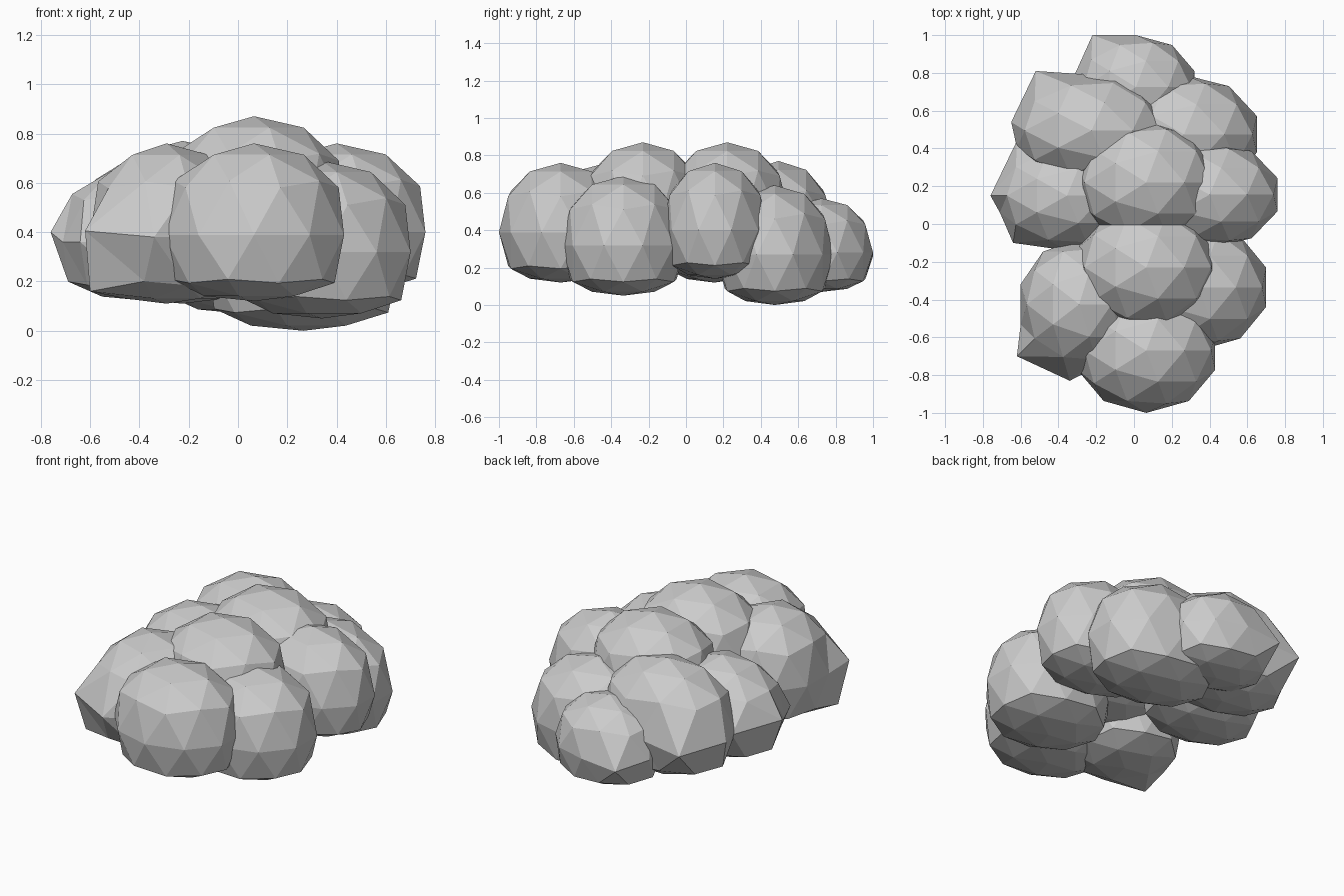
import bpy, bmesh
from mathutils import Vector

if "Cube" in bpy.data.objects:
    bpy.data.objects.remove(bpy.data.objects["Cube"])


def lump(name, xr, yr, zr, pulls=()):
    """Faceted ball fitted to a box, with a flattened underside and a few pulled corners."""
    bm = bmesh.new()
    bmesh.ops.create_icosphere(bm, subdivisions=2, radius=1.0)
    height = zr[1] - zr[0]
    mid = zr[0] + 0.42 * height
    mx = max(abs(v.co.x) for v in bm.verts)
    my = max(abs(v.co.y) for v in bm.verts)
    for v in bm.verts:
        x, y, z = v.co
        if z >= 0:
            nz = mid + (zr[1] - mid) * z ** 0.82
        else:
            nz = mid - (mid - zr[0]) * (-z) ** 0.5
        v.co = ((xr[0] + xr[1]) / 2 + x / mx * (xr[1] - xr[0]) / 2,
                (yr[0] + yr[1]) / 2 + y / my * (yr[1] - yr[0]) / 2, nz)
    # pointed corners
    for p in pulls:
        p = Vector(p)
        min(bm.verts, key=lambda v: (v.co - p).length).co = p
    bmesh.ops.recalc_face_normals(bm, faces=bm.faces)
    me = bpy.data.meshes.new(name)
    bm.to_mesh(me)
    bm.free()
    ob = bpy.data.objects.new(name, me)
    bpy.context.collection.objects.link(ob)
    return ob


# middle row, front to back
lump("lump_front", (-0.30, 0.43), (-1.00, -0.34), (0.12, 0.76))
lump("lump_centre_front", (-0.30, 0.43), (-0.56, 0.10), (0.23, 0.87))
lump("lump_centre_back", (-0.30, 0.43), (-0.11, 0.55), (0.23, 0.87))
lump("lump_back", (-0.30, 0.32), (0.45, 1.00), (0.07, 0.57),
     [(-0.22, 1.00, 0.26), (-0.31, 0.80, 0.28)])

# right side, front to back
lump("lump_right_front", (-0.02, 0.70), (-0.67, 0.00), (0.05, 0.69))
lump("lump_right_middle", (0.04, 0.76), (-0.13, 0.44), (0.14, 0.76))
lump("lump_right_back", (-0.12, 0.65), (0.16, 0.79), (0.00, 0.64))

# left side, front to back
lump("lump_left_front", (-0.60, 0.02), (-0.77, -0.08), (0.11, 0.76),
     [(-0.62, -0.70, 0.405), (-0.34, -0.83, 0.38), (-0.60, -0.62, 0.16)])
lump("lump_left_middle", (-0.71, 0.00), (-0.14, 0.44), (0.12, 0.69),
     [(-0.76, 0.15, 0.40), (-0.62, 0.44, 0.38), (-0.64, -0.10, 0.36)])
lump("lump_left_back", (-0.62, 0.17), (0.20, 0.79), (0.11, 0.77),
     [(-0.52, 0.81, 0.36), (-0.65, 0.54, 0.38), (-0.05, 0.80, 0.36)])
